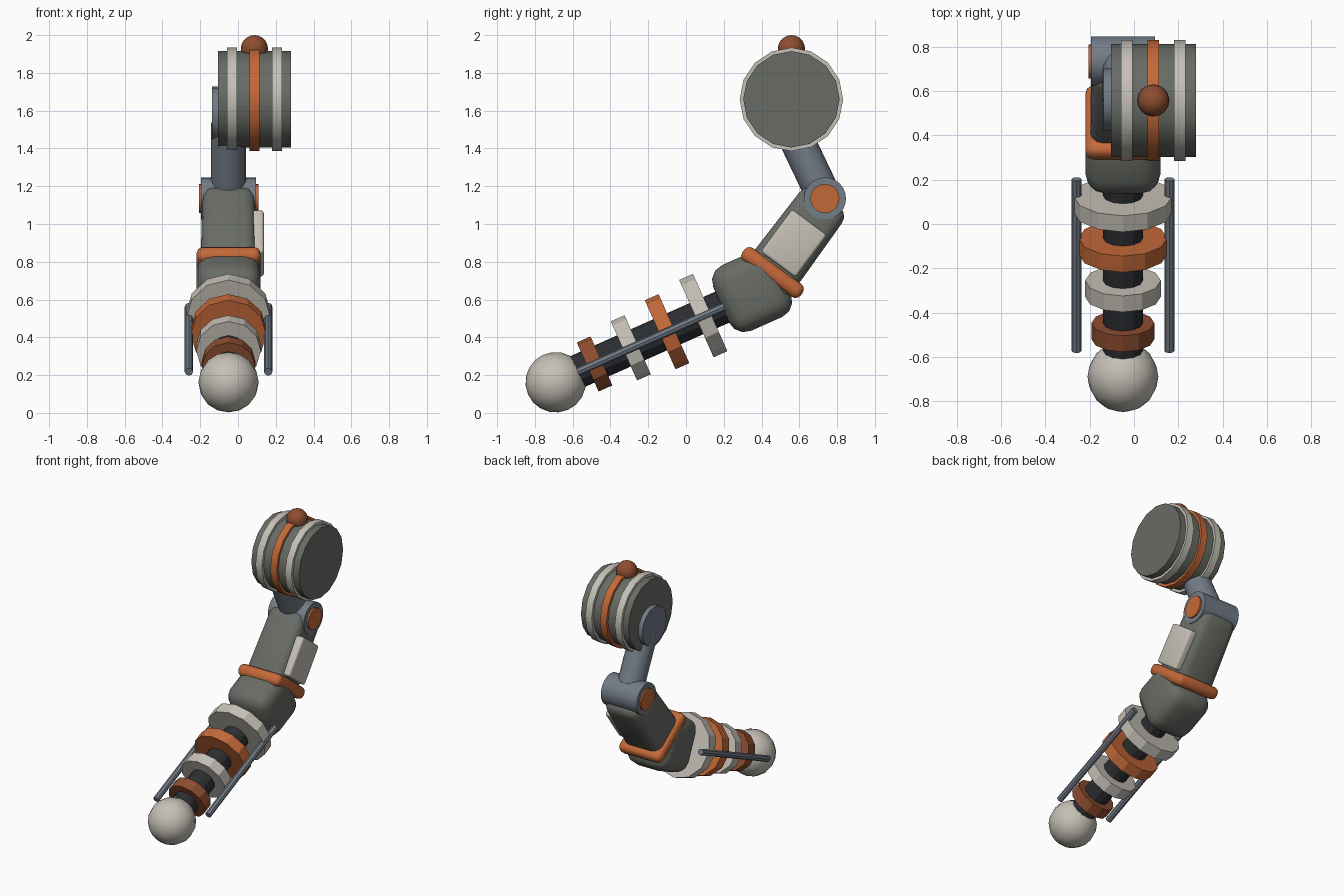
import bpy, bmesh
from math import radians, sin, cos

if "Cube" in bpy.data.objects:
    bpy.data.objects.remove(bpy.data.objects["Cube"])

CX = -0.05                      # limb centre plane
LOW, UP, NECK = radians(24), radians(53.4), radians(115.5)   # segment tilts from +y

def material(name, rgb):
    m = bpy.data.materials.new(name)
    m.diffuse_color = (*rgb, 1)
    m.use_nodes = True
    m.node_tree.nodes["Principled BSDF"].inputs["Base Color"].default_value = m.diffuse_color
    return m

OLIVE = material("olive_grey", (0.14, 0.15, 0.13))
WHITE = material("off_white", (0.56, 0.53, 0.47))
ORANGE = material("orange", (0.55, 0.14, 0.04))
RUST = material("rust", (0.27, 0.075, 0.03))
STEEL = material("steel", (0.17, 0.20, 0.24))
BLACK = material("rubber", (0.025, 0.027, 0.03))

def finish(name, mat, angle=28):
    o = bpy.context.object
    o.name = name
    o.data.materials.append(mat)
    bpy.ops.object.shade_smooth_by_angle(angle=radians(angle))
    return o

def tilted(a):
    """Rotation taking local z to (0, cos a, sin a)."""
    return (a - radians(90), 0, 0)

def rod(name, mat, loc, rot, r, length, sides):
    bpy.ops.mesh.primitive_cylinder_add(vertices=sides, radius=r, depth=length, location=loc, rotation=rot)
    return finish(name, mat)

def x_drum(name, mat, y, z, r, x0, x1, sides):
    return rod(name, mat, ((x0 + x1) / 2, y, z), (0, radians(90), 0), r, x1 - x0, sides)

def ball(name, mat, loc, r, rot=(0, 0, 0)):
    bpy.ops.mesh.primitive_uv_sphere_add(segments=16, ring_count=10, radius=r, location=loc, rotation=rot)
    return finish(name, mat, 50)

def block(name, mat, loc, tilt, size, bevel, taper=1.0, segments=3):
    bpy.ops.mesh.primitive_cube_add(size=1, location=loc, rotation=tilted(tilt))
    me = bpy.context.object.data
    for v in me.vertices:
        k = taper if v.co.z > 0 else 1.0
        v.co = (v.co.x * size[0] * k, v.co.y * size[1] * k, v.co.z * size[2])
    bm = bmesh.new()
    bm.from_mesh(me)
    bmesh.ops.bevel(bm, geom=bm.edges[:], offset=bevel, segments=segments, profile=0.5, affect='EDGES')
    bm.to_mesh(me)
    bm.free()
    return finish(name, mat, 40)

def along(y, z, a, d, x=CX):
    return (x, y + cos(a) * d, z + sin(a) * d)

# lower limb: end ball, core, graded discs, side rods
ball("end_ball", WHITE, (CX, -0.69, 0.162), 0.16, tilted(LOW))
rod("lower_core", BLACK, along(-0.69, 0.167, LOW, 0.53), tilted(LOW), 0.09, 1.0, 12)
discs = [(0.142, RUST), (0.171, WHITE), (0.2, ORANGE), (0.224, WHITE)]
for i, (r, mat) in enumerate(discs):
    rod(f"disc_{i + 1}", mat, along(-0.484, 0.259, LOW, i * 0.21), tilted(LOW), r, 0.08, 12)
for side, s in (("left", -1), ("right", 1)):
    rod(f"side_rod_{side}", STEEL, (CX + s * 0.21, -0.186, 0.39), tilted(LOW), 0.022, 0.85, 8)

# middle segment: knuckle, band, tapered housing, side panel
block("knuckle_block", OLIVE, (CX, 0.35, 0.645), LOW, (0.34, 0.38, 0.36), 0.09)
block("band", ORANGE, (CX, 0.458, 0.743), UP, (0.34, 0.385, 0.085), 0.035)
block("middle_housing", OLIVE, along(0.458, 0.743, UP, 0.19), UP, (0.30, 0.30, 0.60), 0.06, 0.92)
block("side_panel", WHITE, (0.105, 0.571, 0.897), UP, (0.064, 0.23, 0.28), 0.016)

# hinge with end caps
x_drum("hinge", STEEL, 0.735, 1.135, 0.112, -0.195, 0.095, 24)
x_drum("hinge_caps", ORANGE, 0.735, 1.135, 0.077, -0.206, 0.108, 20)

# neck up to the head drum and its side boss
rod("neck", STEEL, along(0.735, 1.135, NECK, 0.21), tilted(NECK), 0.093, 0.46, 16)
x_drum("drum_boss", STEEL, 0.562, 1.587, 0.14, -0.138, -0.09, 16)

# head drum, raised rings and top knob
HY, HZ = 0.558, 1.66
x_drum("head_drum", OLIVE, HY, HZ, 0.255, -0.105, 0.28, 16)
for name, mat, x in (("inner", WHITE, -0.032), ("middle", ORANGE, 0.087), ("outer", WHITE, 0.206)):
    x_drum(f"drum_ring_{name}", mat, HY, HZ, 0.274, x - 0.026, x + 0.026, 16)
ball("top_knob", RUST, (0.087, HY, 1.928), 0.072)
